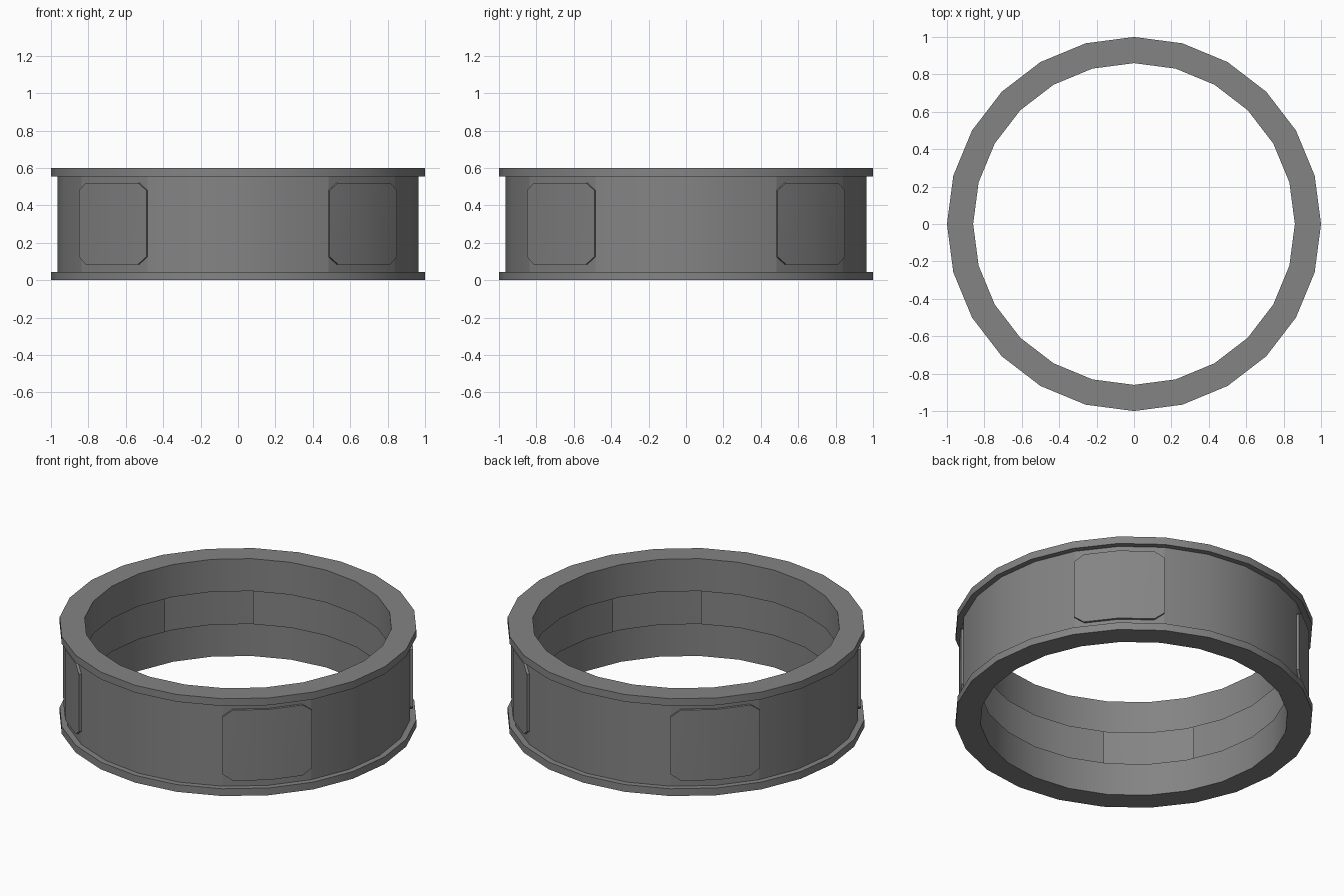
import bpy, bmesh, math

if "Cube" in bpy.data.objects:
    bpy.data.objects.remove(bpy.data.objects["Cube"])

N = 24                       # sides of the ring
R_IN, R_WALL, R_RIM = 0.86, 0.966, 1.0
H, RIM, LIP = 0.6, 0.045, 0.2
PAD_LO, PAD_HI, CH, UC, OUT = 0.085, 0.52, 0.04, 0.22, 0.015

grey = bpy.data.materials.new("dark_grey")
grey.diffuse_color = (0.23, 0.23, 0.23, 1)
grey.use_nodes = True
grey.node_tree.nodes["Principled BSDF"].inputs["Base Color"].default_value = grey.diffuse_color


def ring_pt(i, r, z):
    a = 2 * math.pi * i / N
    return (r * math.cos(a), r * math.sin(a), z)


def finish(name, bm):
    bmesh.ops.remove_doubles(bm, verts=bm.verts, dist=1e-5)
    me = bpy.data.meshes.new(name)
    bm.to_mesh(me)
    bm.free()
    me.materials.append(grey)
    ob = bpy.data.objects.new(name, me)
    bpy.context.collection.objects.link(ob)
    bpy.ops.object.select_all(action='DESELECT')
    ob.select_set(True)
    bpy.context.view_layer.objects.active = ob
    bpy.ops.object.shade_smooth_by_angle(angle=math.radians(30))


def face(bm, pts):
    bm.faces.new([bm.verts.new(p) for p in pts])


def revolve(bm, profile):
    for i in range(N):
        for (r0, z0), (r1, z1) in zip(profile, profile[1:]):
            face(bm, [ring_pt(i, r0, z0), ring_pt(i + 1, r0, z0),
                      ring_pt(i + 1, r1, z1), ring_pt(i, r1, z1)])


# Rims: folded inner lip, flat end and outer flange
bm = bmesh.new()
revolve(bm, [(R_IN, LIP), (R_IN, 0), (R_RIM, 0), (R_RIM, RIM), (R_WALL, RIM)])
finish("bottom_rim", bm)
bm = bmesh.new()
revolve(bm, [(R_WALL, H - RIM), (R_RIM, H - RIM), (R_RIM, H), (R_IN, H), (R_IN, H - LIP)])
finish("top_rim", bm)

# Outer wall with four raised pads, each two facets wide
bm = bmesh.new()


def half_pad(edge, mid):
    """One facet: wall above and below, raised plate, and its sides."""
    flip = edge > mid
    a, b = ring_pt(edge, 1, 0), ring_pt(mid, 1, 0)

    def at(u, z, r=R_WALL):
        return (r * (a[0] + (b[0] - a[0]) * u), r * (a[1] + (b[1] - a[1]) * u), z)

    def add(pts):
        face(bm, pts[::-1] if flip else pts)

    outline = [(1, PAD_HI), (UC, PAD_HI), (0, PAD_HI - CH),
               (0, PAD_LO + CH), (UC, PAD_LO), (1, PAD_LO)]
    add([at(0, RIM), at(1, RIM)] + [at(*p) for p in outline[:2:-1]])
    add([at(1, H - RIM), at(0, H - RIM)] + [at(*p) for p in outline[2::-1]])
    add([at(u, z, R_WALL + OUT) for u, z in outline])
    for p, q in zip(outline, outline[1:]):
        add([at(*p), at(*q), at(*q, R_WALL + OUT), at(*p, R_WALL + OUT)])


for i in range(N):
    if i % 6 == 2:
        half_pad(i, i + 1)
    elif i % 6 == 3:
        half_pad(i + 1, i)
    else:
        face(bm, [ring_pt(i, R_WALL, RIM), ring_pt(i + 1, R_WALL, RIM),
                  ring_pt(i + 1, R_WALL, H - RIM), ring_pt(i, R_WALL, H - RIM)])
finish("wall_with_pads", bm)
